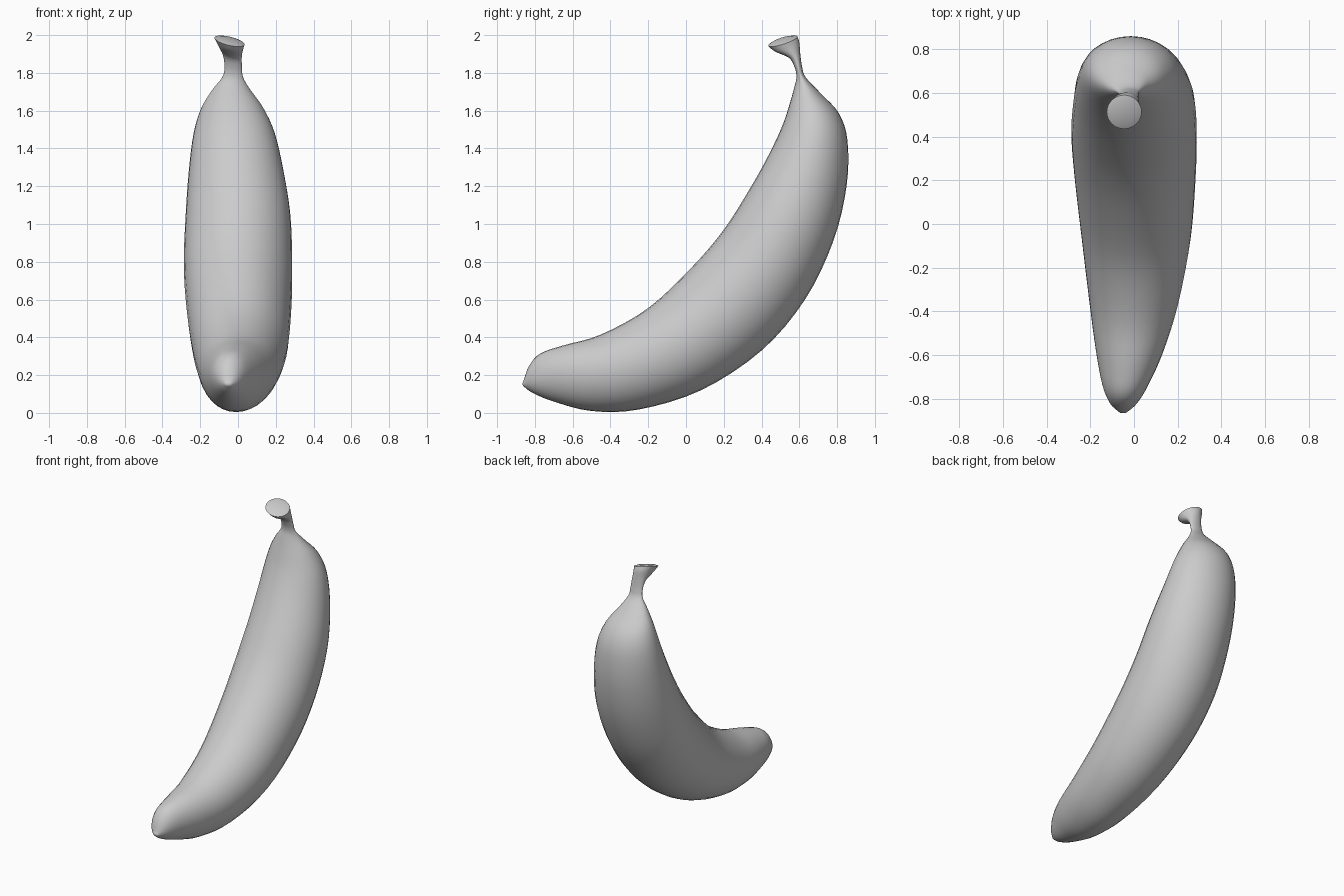
import bpy, bmesh, math
from mathutils import Vector

default = bpy.data.objects.get("Cube")
if default:
    bpy.data.objects.remove(default, do_unlink=True)

SIDES = 32      # points around each section
STEPS = 4       # smooth steps between two sections

# Sections from blossom tip to stem end:
# inner y, inner z, outer y, outer z, centre x, half width
SECTIONS = [
    (-.862, .165, -.857, .138, -.05, .02),
    (-.83, .25, -.81, .105, -.048, .062),
    (-.77, .315, -.7, .06, -.04, .105),
    (-.65, .357, -.5, .01, -.02, .155),
    (-.45, .415, -.25, .018, 0, .205),
    (-.2, .555, .08, .12, .01, .25),
    (.03, .77, .4, .33, .005, .277),
    (.2, .97, .63, .6, 0, .287),
    (.34, 1.19, .78, .91, 0, .277),
    (.44, 1.37, .85, 1.2, -.01, .25),
    (.51, 1.52, .855, 1.44, -.02, .215),
    (.55, 1.64, .81, 1.585, -.03, .165),
    (.575, 1.73, .715, 1.69, -.035, .1),
    (.585, 1.78, .635, 1.775, -.028, .055),
    (.575, 1.83, .615, 1.83, -.025, .046),
    (.545, 1.88, .605, 1.9, -.03, .05),
    (.47, 1.915, .6, 1.96, -.04, .067),
    (.435, 1.945, .59, 1.992, -.045, .08),
]


def blend(a, b, c, d, t):
    """Smooth curve through b and c."""
    return tuple(
        q + .5 * t * (r - p + t * (2 * p - 5 * q + 4 * r - s + t * (3 * (q - r) + s - p)))
        for p, q, r, s in zip(a, b, c, d))


def smooth_sections(rows):
    last = len(rows) - 1
    result = []
    for i in range(last):
        around = [rows[min(max(i + k, 0), last)] for k in (-1, 0, 1, 2)]
        result += [blend(*around, step / STEPS) for step in range(STEPS)]
    return result + [rows[-1]]


def section_ring(bm, row):
    inner, outer = Vector((0, row[0], row[1])), Vector((0, row[2], row[3]))
    middle, reach = (inner + outer) / 2, (inner - outer) / 2
    side = Vector((row[5], 0, 0))
    # the stem end leans a little to one side
    if row[1] > 1.85:
        side.z = -row[5] * min((row[1] - 1.85) * 3, .22)
    shift = Vector((row[4], 0, 0))
    ring = []
    for k in range(SIDES):
        angle = math.tau * k / SIDES
        ring.append(bm.verts.new(middle + shift + reach * math.cos(angle) + side * math.sin(angle)))
    return ring


def close_end(bm, ring, bulge):
    """Softly domed end cap."""
    centre = sum((v.co for v in ring), Vector()) / SIDES
    inner = [bm.verts.new(centre + (v.co - centre) * .7 + bulge * .7) for v in ring]
    tip = bm.verts.new(centre + bulge)
    for k in range(SIDES):
        n = (k + 1) % SIDES
        bm.faces.new((ring[k], ring[n], inner[n], inner[k]))
        bm.faces.new((inner[k], inner[n], tip))


# Fruit skin from tip to stem as one smooth surface
bm = bmesh.new()
rings = [section_ring(bm, row) for row in smooth_sections(SECTIONS)]
for a, b in zip(rings, rings[1:]):
    for k in range(SIDES):
        n = (k + 1) % SIDES
        bm.faces.new((a[k], a[n], b[n], b[k]))
close_end(bm, rings[0], Vector((0, -.006, -.001)))
close_end(bm, rings[-1], Vector((0, -.004, .01)))
bmesh.ops.recalc_face_normals(bm, faces=bm.faces[:])

mesh = bpy.data.meshes.new("banana")
bm.to_mesh(mesh)
bm.free()
banana = bpy.data.objects.new("banana", mesh)
bpy.context.collection.objects.link(banana)

# Plain grey skin
grey = bpy.data.materials.new("light grey")
grey.use_nodes = True
colour = (.6, .6, .6, 1)
grey.diffuse_color = colour
grey.node_tree.nodes["Principled BSDF"].inputs["Base Color"].default_value = colour
mesh.materials.append(grey)

bpy.context.view_layer.objects.active = banana
banana.select_set(True)
bpy.ops.object.shade_smooth_by_angle(angle=math.radians(60))
